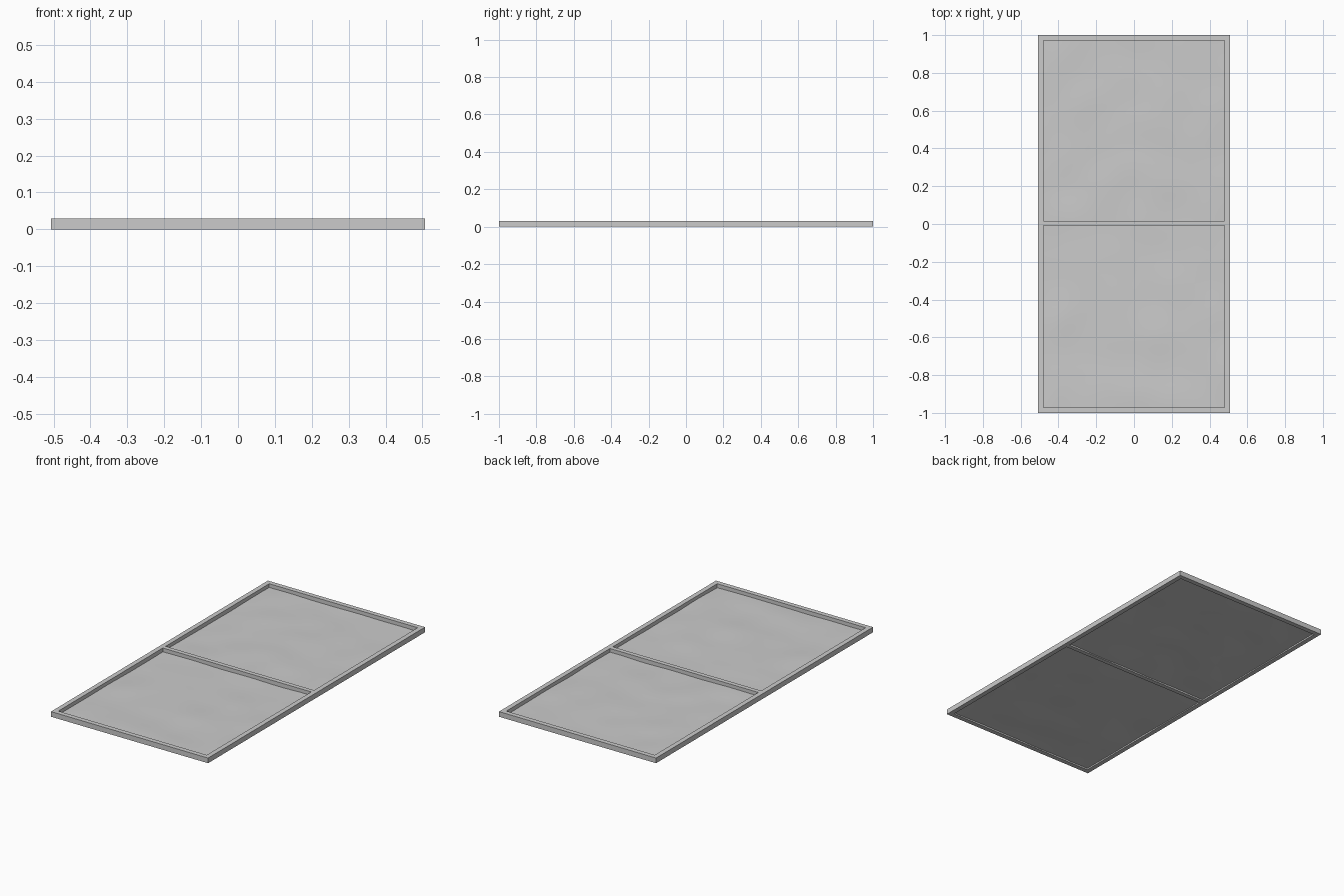
import bpy, bmesh
from mathutils import Vector, noise

if "Cube" in bpy.data.objects:
    bpy.data.objects.remove(bpy.data.objects["Cube"])

H = 0.03           # frame height
HX, HY = 0.507, 1  # outer half sizes
W = 0.028          # bar width
MID = 0.004        # centre of the cross bar


def bar(name, x0, x1, y0, y1):
    bm = bmesh.new()
    bmesh.ops.create_cube(bm, size=1)
    bmesh.ops.scale(bm, vec=(x1 - x0, y1 - y0, H), verts=bm.verts)
    bmesh.ops.translate(bm, vec=((x0 + x1) / 2, (y0 + y1) / 2, H / 2), verts=bm.verts)
    me = bpy.data.meshes.new(name)
    bm.to_mesh(me)
    bm.free()
    ob = bpy.data.objects.new(name, me)
    bpy.context.collection.objects.link(ob)


def sheet(name, y0, y1):
    # gently uneven single-sided infill, tucked slightly into the bars
    bm = bmesh.new()
    bmesh.ops.create_grid(bm, x_segments=40, y_segments=40, size=0.5)
    for v in bm.verts:
        v.co.x *= 2 * (HX - W + 0.004)
        v.co.y = (y0 + y1) / 2 + v.co.y * (y1 - y0 + 0.008)
        v.co.z = 0.008 + 0.004 * noise.noise(Vector((v.co.x * 5, v.co.y * 5, 0.3)))
    for f in bm.faces:
        f.smooth = True
    me = bpy.data.meshes.new(name)
    bm.to_mesh(me)
    bm.free()
    ob = bpy.data.objects.new(name, me)
    bpy.context.collection.objects.link(ob)


# frame: two long rails and three cross bars
for side, label in ((-1, "left"), (1, "right")):
    xs = sorted((side * HX, side * (HX - W)))
    bar(f"{label}_rail", xs[0], xs[1], -HY, HY)
inner = HX - W
bar("front_bar", -inner, inner, -HY, -HY + W)
bar("middle_bar", -inner, inner, MID - 0.013, MID + 0.013)
bar("back_bar", -inner, inner, HY - W, HY)

# infill sheets
sheet("front_infill", -HY + W, MID - 0.013)
sheet("back_infill", MID + 0.013, HY - W)
